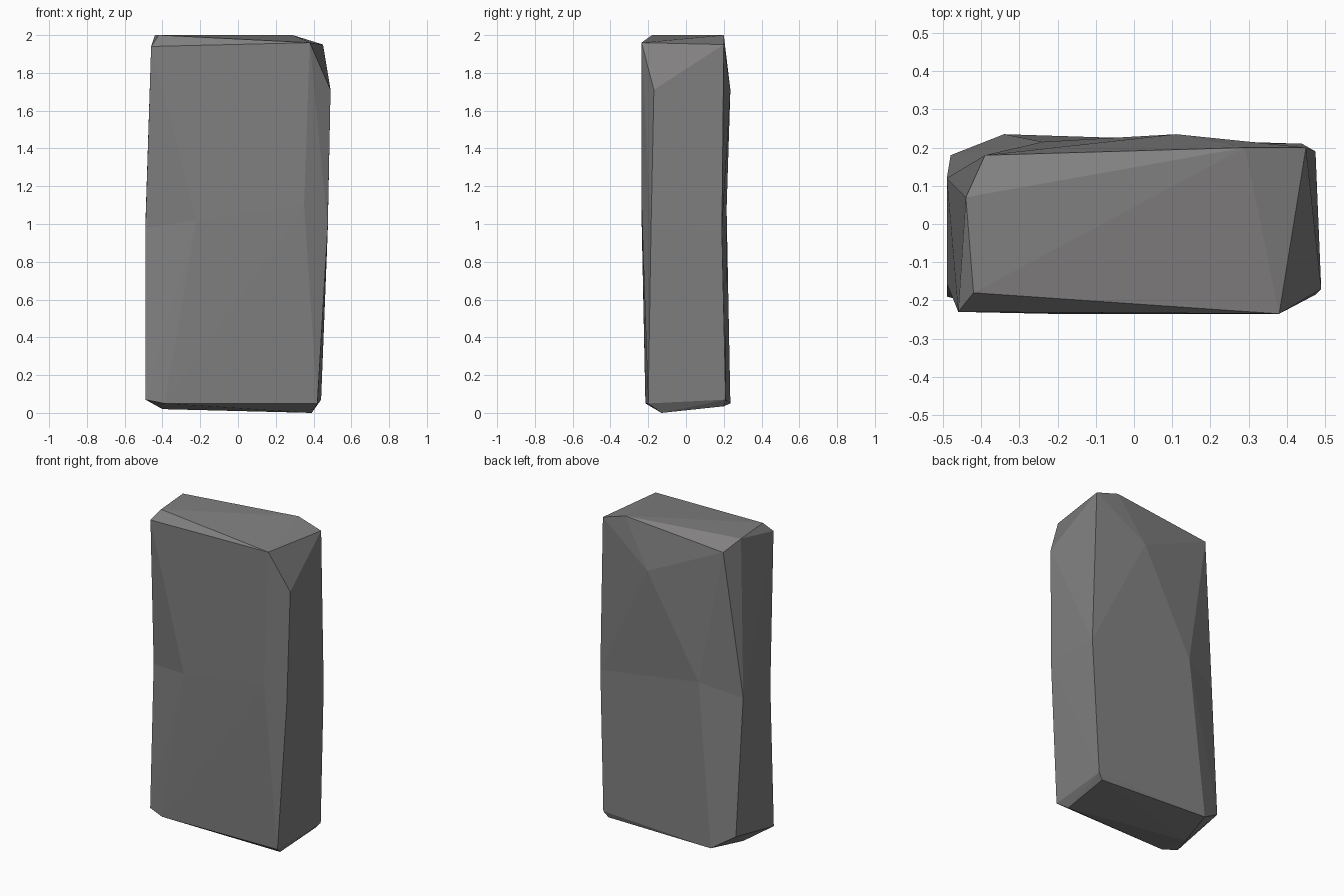
import bpy
import bmesh

default = bpy.data.objects.get("Cube")
if default:
    bpy.data.objects.remove(default, do_unlink=True)

# Stone material
stone = bpy.data.materials.new("stone grey")
stone.use_nodes = True
grey = (0.22, 0.215, 0.215, 1)
stone.diffuse_color = grey
stone.node_tree.nodes["Principled BSDF"].inputs["Base Color"].default_value = grey

# Corner points of the worn slab: chipped crown, uneven waist, bevelled foot
crown = [(-.42, -.18, 2), (-.44, .07, 2), (.29, .2, 2), (.38, -.235, 1.96),
         (-.46, -.23, 1.94), (-.39, .18, 1.94), (.45, .2, 1.95),
         (.49, -.17, 1.71), (.11, .235, 1.71)]
waist = [(-.49, -.155, .98), (-.22, -.235, 1.02), (.35, -.235, 1.1),
         (.475, -.185, .98), (.475, .19, .96), (-.24, .215, 1.08),
         (-.49, .12, 1.01)]
foot = [(.39, -.13, 0), (.41, .2, .035), (.44, .21, .07), (.42, -.2, .05),
        (-.39, -.215, .05), (-.49, -.19, .07), (-.4, -.01, .02),
        (-.48, .18, .14), (-.34, .235, .05)]


def add_hull(bm, end):
    """Wrap one half of the slab and leave it open at the waist."""
    ring = [bm.verts.new(p) for p in waist]
    verts = ring + [bm.verts.new(p) for p in end]
    result = bmesh.ops.convex_hull(bm, input=verts)
    inner = [f for f in result["geom"]
             if isinstance(f, bmesh.types.BMFace) and all(v in ring for v in f.verts)]
    bmesh.ops.delete(bm, geom=inner, context="FACES_KEEP_BOUNDARY")


# Join the two halves along the waist
bm = bmesh.new()
add_hull(bm, crown)
add_hull(bm, foot)
bmesh.ops.remove_doubles(bm, verts=bm.verts[:], dist=0.001)
bmesh.ops.delete(bm, geom=[v for v in bm.verts if not v.link_faces], context="VERTS")
bmesh.ops.holes_fill(bm, edges=[e for e in bm.edges if e.is_boundary], sides=0)
bmesh.ops.recalc_face_normals(bm, faces=bm.faces[:])

mesh = bpy.data.meshes.new("stone_slab")
bm.to_mesh(mesh)
bm.free()
mesh.materials.append(stone)
slab = bpy.data.objects.new("stone_slab", mesh)
bpy.context.collection.objects.link(slab)
